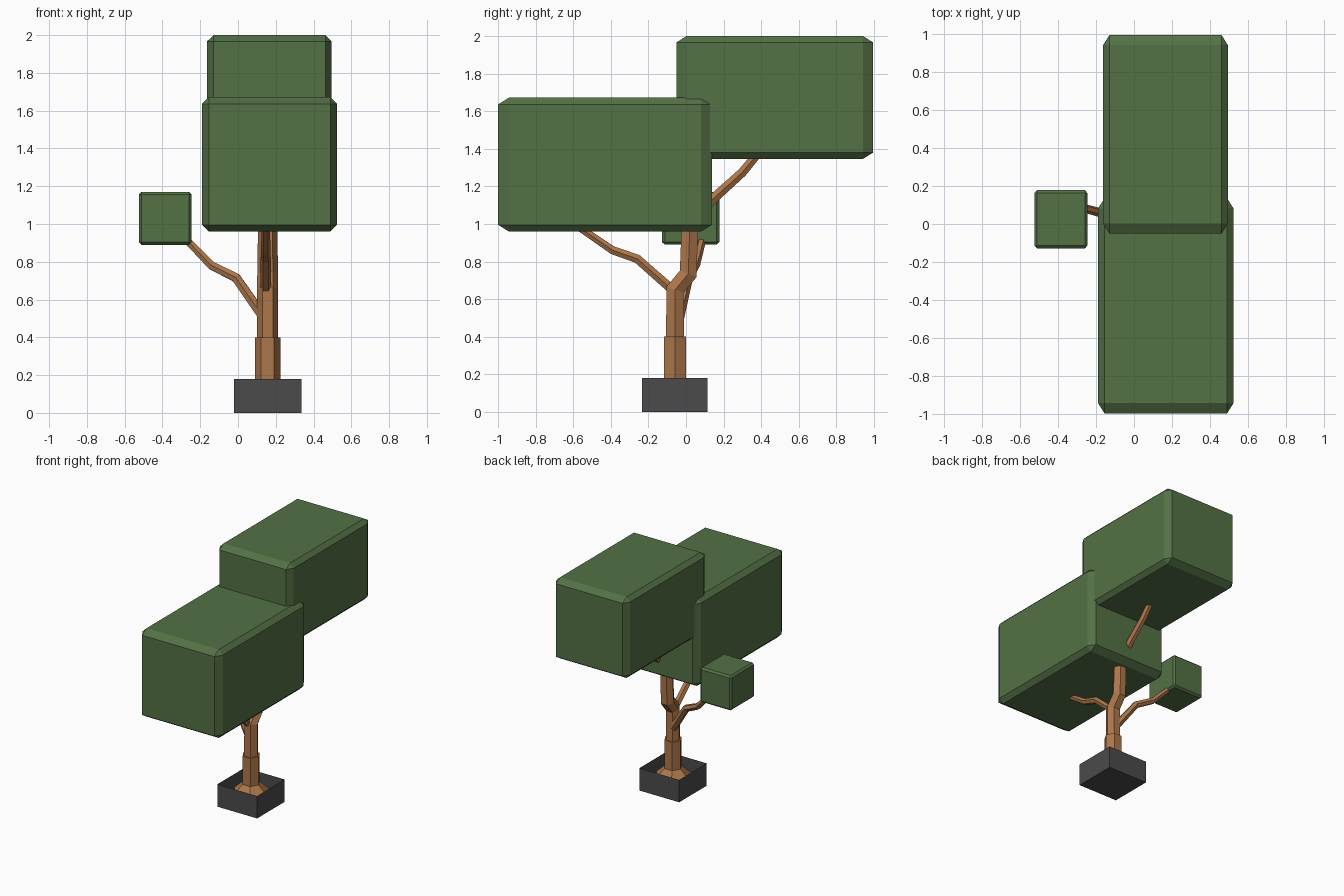
import bpy, bmesh, math
from mathutils import Vector

cube = bpy.data.objects.get("Cube")
if cube:
    bpy.data.objects.remove(cube, do_unlink=True)


def make_material(name, rgb):
    mat = bpy.data.materials.new(name)
    mat.use_nodes = True
    mat.diffuse_color = (*rgb, 1)
    mat.node_tree.nodes["Principled BSDF"].inputs["Base Color"].default_value = (*rgb, 1)
    return mat


leaf_green = make_material("leaf green", (0.088, 0.165, 0.06))
bark_brown = make_material("bark brown", (0.42, 0.185, 0.07))
pot_grey = make_material("pot grey", (0.07, 0.07, 0.07))


def add_object(name, bm, mat):
    bmesh.ops.recalc_face_normals(bm, faces=bm.faces)
    mesh = bpy.data.meshes.new(name)
    bm.to_mesh(mesh)
    bm.free()
    mesh.materials.append(mat)
    obj = bpy.data.objects.new(name, mesh)
    bpy.context.collection.objects.link(obj)
    return obj


def box_mesh(low, high, bevel=0.0):
    """Box between two corners; the bevel is a share of each side."""
    low, high = Vector(low), Vector(high)
    bm = bmesh.new()
    bmesh.ops.create_cube(bm, size=1)
    if bevel:
        bmesh.ops.bevel(bm, geom=bm.edges[:], offset=bevel, segments=1, affect='EDGES')
    bmesh.ops.scale(bm, vec=high - low, verts=bm.verts)
    bmesh.ops.translate(bm, vec=(low + high) / 2, verts=bm.verts)
    return bm


def limb(name, path, radii, across, sides=6):
    """Six-sided tube along a path; a corner of each ring points along 'across'."""
    pts = [Vector(p) for p in path]
    bm = bmesh.new()
    rings = []
    for i, (p, r) in enumerate(zip(pts, radii)):
        ahead = (pts[min(i + 1, len(pts) - 1)] - p).normalized()
        behind = (p - pts[max(i - 1, 0)]).normalized()
        t = (ahead + behind).normalized()
        u = Vector(across)
        u = (u - t * u.dot(t)).normalized()
        v = t.cross(u)
        angles = [math.tau * k / sides for k in range(sides)]
        rings.append([bm.verts.new(p + (u * math.cos(a) + v * math.sin(a)) * r) for a in angles])
    for a, b in zip(rings, rings[1:]):
        for k in range(sides):
            n = (k + 1) % sides
            bm.faces.new((a[k], a[n], b[n], b[k]))
    bm.faces.new(rings[0])
    bm.faces.new(rings[-1])
    return add_object(name, bm, bark_brown)


# Open-topped pot
pot = box_mesh((-0.02, -0.235, 0), (0.335, 0.115, 0.18))
lid = [f for f in pot.faces if f.normal.z > 0.5]
bmesh.ops.delete(pot, geom=lid, context='FACES_ONLY')
add_object("pot", pot, pot_grey)

# Trunk: flared root, thick collar, then the bent upper stem
X, Y = (1, 0, 0), (0, 1, 0)
cx, cy = 0.157, -0.058
limb("root_flare", [(cx, cy, 0.005), (cx, cy, 0.1), (cx, cy, 0.172)], [0.16, 0.145, 0.068], X)
limb("trunk_collar", [(cx, cy, 0.12), (cx, cy, 0.4)], [0.068, 0.068], X)
limb("trunk", [(cx, cy, 0.38), (cx, cy, 0.65), (cx, 0.012, 0.735), (cx, 0.022, 1.05)],
     [0.056, 0.056, 0.055, 0.05], X)

# Branches
limb("front_branch", [(0.147, -0.05, 0.63), (0.147, -0.26, 0.815), (0.147, -0.39, 0.86),
                      (0.147, -0.58, 0.99)], [0.028, 0.027, 0.025, 0.022], X)
limb("back_branch", [(0.16, 0.02, 1.0), (0.16, 0.14, 1.13), (0.16, 0.3, 1.275),
                     (0.16, 0.42, 1.42)], [0.032, 0.03, 0.028, 0.025], X)
limb("right_branch", [(0.14, -0.04, 0.5), (-0.01, 0.01, 0.715), (-0.14, 0.05, 0.78),
                      (-0.29, 0.09, 0.935)], [0.03, 0.028, 0.025, 0.022], Y)

# Boxy foliage with chamfered edges
for name, low, high in (
    ("front_foliage", (-0.19, -1.0, 0.96), (0.525, 0.138, 1.672)),
    ("back_foliage", (-0.163, -0.05, 1.347), (0.495, 0.995, 2.0)),
    ("right_foliage", (-0.525, -0.128, 0.89), (-0.245, 0.178, 1.17)),
):
    add_object(name, box_mesh(low, high, 0.05), leaf_green)
